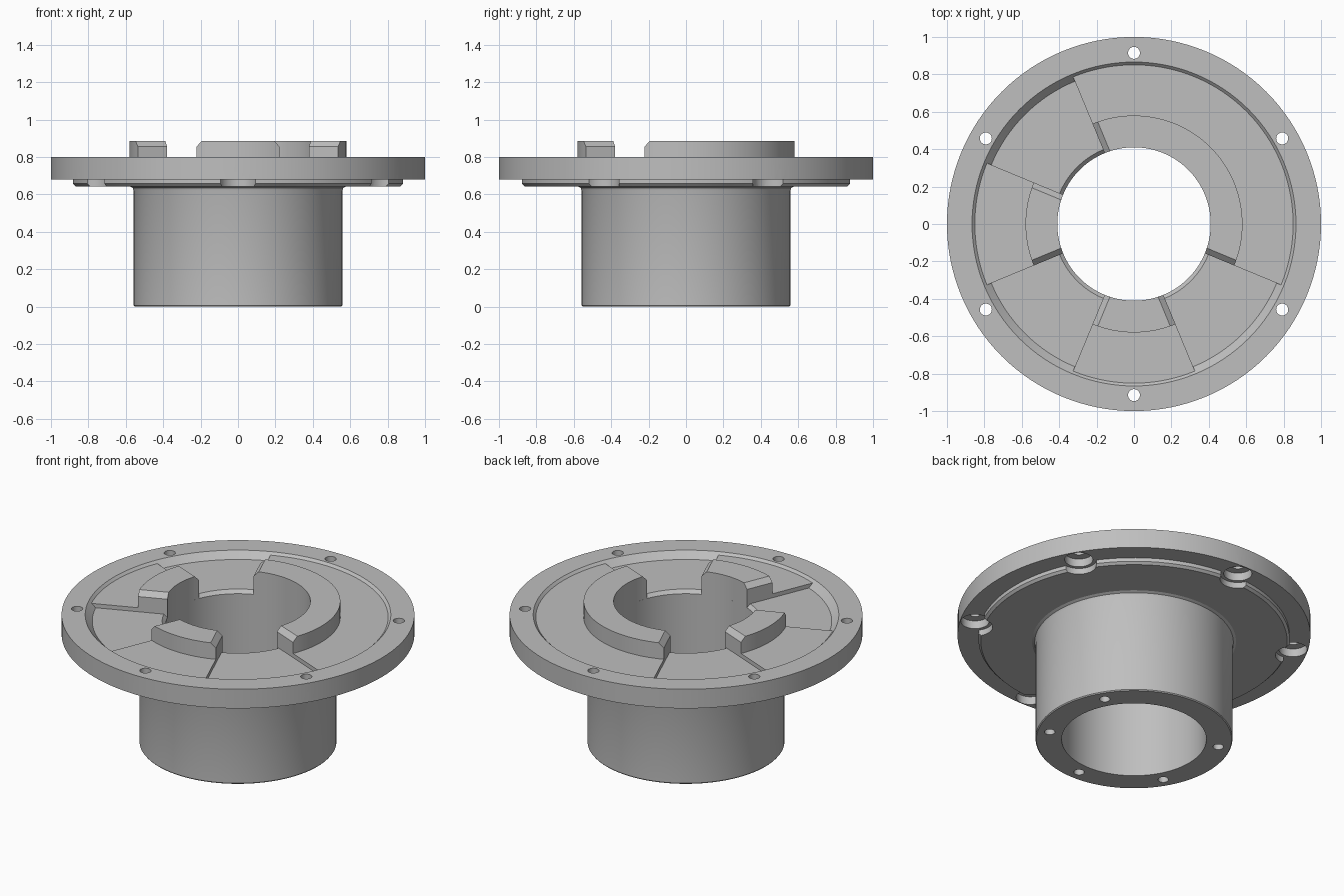
import bpy, bmesh
from math import sin, cos, pi, radians

cube = bpy.data.objects.get("Cube")
if cube:
    bpy.data.objects.remove(cube, do_unlink=True)

grey = bpy.data.materials.new("machined_grey")
grey.use_nodes = True
grey.diffuse_color = (0.52, 0.52, 0.52, 1)
grey.node_tree.nodes["Principled BSDF"].inputs["Base Color"].default_value = grey.diffuse_color


def finish(bm, name):
    bmesh.ops.remove_doubles(bm, verts=bm.verts, dist=1e-5)
    bmesh.ops.recalc_face_normals(bm, faces=bm.faces)
    mesh = bpy.data.meshes.new(name)
    bm.to_mesh(mesh)
    bm.free()
    mesh.materials.append(grey)
    obj = bpy.data.objects.new(name, mesh)
    bpy.context.collection.objects.link(obj)
    return obj


def bridge(bm, ring_a, ring_b):
    n = len(ring_a)
    for i in range(n):
        j = (i + 1) % n
        bm.faces.new((ring_a[i], ring_a[j], ring_b[j], ring_b[i]))


def revolve(bm, profile, centre=(0, 0), steps=128):
    """Closed (radius, z) loop turned about a vertical axis."""
    rings = []
    for k in range(steps):
        a = 2 * pi * k / steps
        rings.append([bm.verts.new((centre[0] + r * cos(a), centre[1] + r * sin(a), z))
                      for r, z in profile])
    for k in range(steps):
        bridge(bm, rings[k], rings[(k + 1) % steps])


def smooth(obj):
    bpy.ops.object.select_all(action='DESELECT')
    obj.select_set(True)
    bpy.context.view_layer.objects.active = obj
    bpy.ops.object.shade_smooth_by_angle(angle=radians(25))


# Hub, pilot disc and dished flange in one turned body
BORE, TOOTH_R, FLOOR, LEDGE, TOP = 0.41, 0.58, 0.76, 0.785, 0.885
bm = bmesh.new()
revolve(bm, [(BORE, 0), (0.553, 0), (0.558, 0.006), (0.558, 0.62), (0.563, 0.635),
             (0.578, 0.643), (0.868, 0.643), (0.882, 0.657), (0.882, 0.68), (1, 0.68),
             (1, 0.8), (0.866, 0.8), (0.826, FLOOR), (0.43, FLOOR), (BORE, 0.74)])
body = finish(bm, "flanged_hub")

# Stepped bolt holes in the flange, blind holes in the hub foot
bm = bmesh.new()
for angle in range(30, 390, 60):
    a = radians(angle)
    revolve(bm, [(0, 0.6), (0.1, 0.6), (0.1, 0.68), (0.08, 0.68), (0.08, 0.73),
                 (0.032, 0.73), (0.032, 0.9), (0, 0.9)],
            (0.915 * cos(a), 0.915 * sin(a)), 32)
    if angle != 90:
        revolve(bm, [(0, -0.1), (0.03, -0.1), (0.03, 0.1), (0, 0.1)],
                (0.485 * cos(a), 0.485 * sin(a)), 24)
cutter = finish(bm, "hole_cutter")
cutter.hide_render = True
cut = body.modifiers.new("holes", 'BOOLEAN')
cut.object = cutter
cut.solver = 'EXACT'
bpy.ops.object.select_all(action='DESELECT')
bpy.context.view_layer.objects.active = body
body.select_set(True)
bpy.ops.object.modifier_apply(modifier=cut.name)
bpy.data.objects.remove(cutter, do_unlink=True)
smooth(body)


def jaw(name, start, end):
    """Raised ledge with a clutch tooth whose two ends are chamfered."""
    bevel = 0.03
    profile = [(BORE, 0.74), (BORE, TOP - bevel), (BORE, TOP), (TOOTH_R, TOP),
               (TOOTH_R, TOP - bevel), (TOOTH_R, LEDGE), (0.851, LEDGE), (0.851, 0.74)]
    a0, a1 = radians(start), radians(end)
    steps = int((end - start) / 2.8125)

    def station(t, tip=False):
        ring = []
        for r, z in profile:
            inset = 0 if tip else bevel / r
            a = a0 + inset + (a1 - a0 - 2 * inset) * t
            ring.append(bm.verts.new((r * cos(a), r * sin(a), min(z, TOP - bevel) if tip else z)))
        return ring

    bm = bmesh.new()
    rings = [station(0, True)] + [station(k / steps) for k in range(steps + 1)] + [station(1, True)]
    for a, b in zip(rings, rings[1:]):
        bridge(bm, a, b)
    bm.faces.new(rings[0])
    bm.faces.new(rings[-1])
    smooth(finish(bm, name))


# One long jaw and two short ones, separated by three slots
jaw("long_jaw", -22.5, 112.5)
jaw("side_jaw", 157.5, 202.5)
jaw("front_jaw", 247.5, 292.5)
